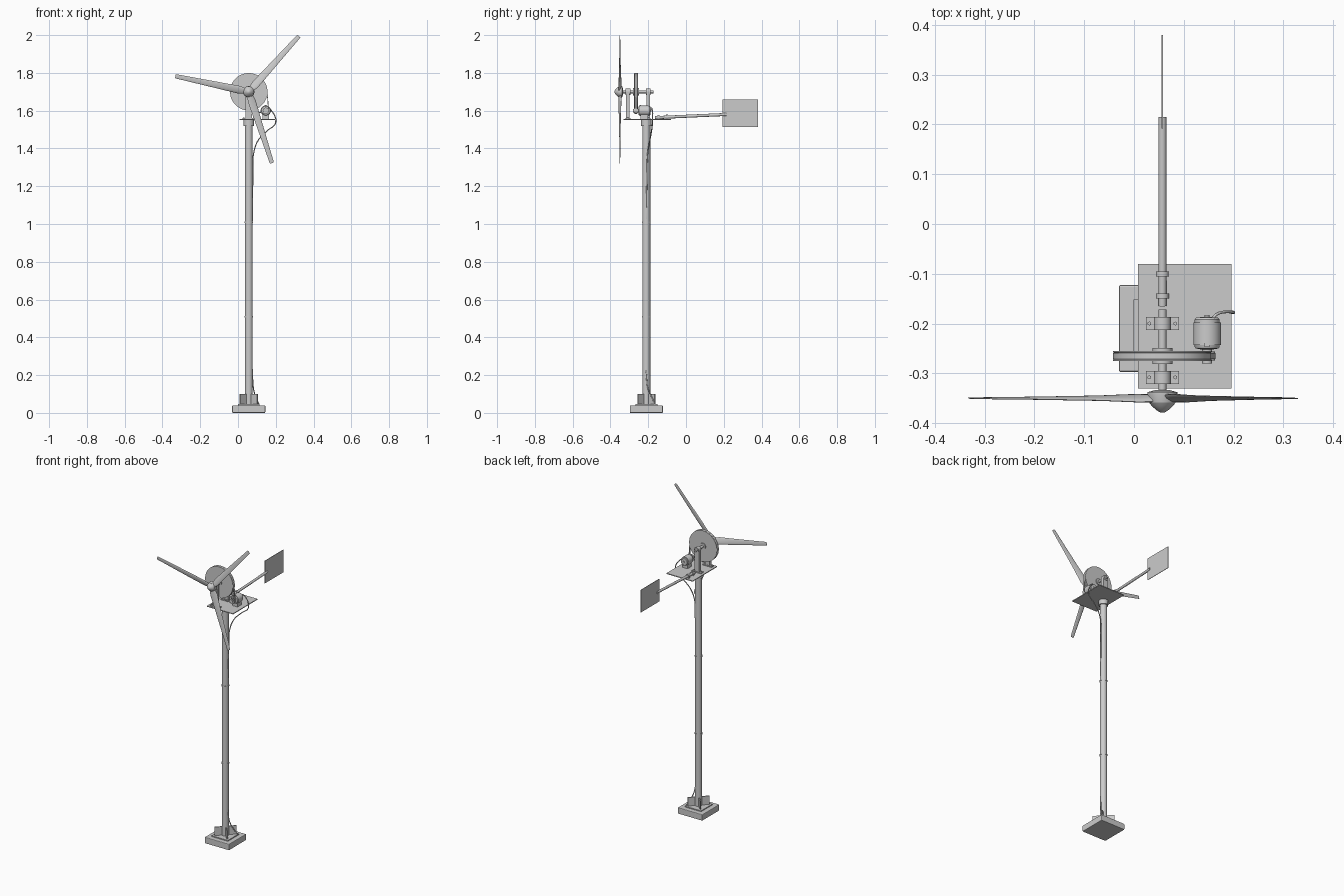
import bpy, bmesh, math
from mathutils import Vector, Matrix

if "Cube" in bpy.data.objects:
    bpy.data.objects.remove(bpy.data.objects["Cube"])

PX, PY = 0.057, -0.21      # pole axis
HZ = 1.70                  # rotor shaft height
GX, GZ = 0.147, 1.60       # generator axis
DECK = 1.555               # top of the platform


def finish(name, bm, smooth=True):
    bmesh.ops.recalc_face_normals(bm, faces=bm.faces)
    me = bpy.data.meshes.new(name)
    bm.to_mesh(me)
    bm.free()
    ob = bpy.data.objects.new(name, me)
    bpy.context.collection.objects.link(ob)
    if smooth:
        bpy.ops.object.select_all(action='DESELECT')
        bpy.context.view_layer.objects.active = ob
        ob.select_set(True)
        bpy.ops.object.shade_smooth_by_angle(angle=math.radians(35))
    return ob


def box(name, c, s, rot=0, bevel=0):
    bm = bmesh.new()
    bmesh.ops.create_cube(bm, size=1, matrix=Matrix.Translation(c)
                          @ Matrix.Rotation(rot, 4, 'Z') @ Matrix.Diagonal((*s, 1)))
    ob = finish(name, bm, False)
    if bevel:
        m = ob.modifiers.new("bevel", 'BEVEL')
        m.width, m.segments = bevel, 2
    return ob


def rod(name, a, b, r1, r2=None, seg=32):
    a, b = Vector(a), Vector(b)
    d = b - a
    bm = bmesh.new()
    bmesh.ops.create_cone(bm, cap_ends=True, segments=seg, radius1=r1,
                          radius2=r1 if r2 is None else r2, depth=d.length,
                          matrix=Matrix.Translation((a + b) / 2)
                          @ d.to_track_quat('Z', 'Y').to_matrix().to_4x4())
    return finish(name, bm)


def lathe_y(name, x, z, profile, seg=48):
    """Spin (radius, y) points round an axis parallel to y."""
    bm = bmesh.new()
    rings = [[bm.verts.new((x + r * math.cos(t), y, z + r * math.sin(t)))
              for t in (2 * math.pi * i / seg for i in range(seg))] for r, y in profile]
    for a, b in zip(rings, rings[1:]):
        for i in range(seg):
            j = (i + 1) % seg
            bm.faces.new((a[i], a[j], b[j], b[i]))
    bm.faces.new(rings[0])
    bm.faces.new(rings[-1])
    return finish(name, bm)


def wire(name, pts, r):
    cu = bpy.data.curves.new(name, 'CURVE')
    cu.dimensions = '3D'
    cu.bevel_depth, cu.bevel_resolution, cu.use_fill_caps = r, 2, True
    sp = cu.splines.new('BEZIER')
    sp.bezier_points.add(len(pts) - 1)
    for p, co in zip(sp.bezier_points, pts):
        p.co = co
        p.handle_left_type = p.handle_right_type = 'AUTO'
    sp.resolution_u = 6
    bpy.context.collection.objects.link(bpy.data.objects.new(name, cu))


# Base slab, foot plate and diagonal gussets
box("base_slab", (PX, PY, 0.02), (0.175, 0.175, 0.04), bevel=0.004)
box("foot_plate", (PX, PY, 0.0425), (0.116, 0.116, 0.007))
for i in range(4):
    a = math.radians(45 + 90 * i)
    box("gusset", (PX + 0.041 * math.cos(a), PY + 0.041 * math.sin(a), 0.072),
        (0.048, 0.006, 0.058), a)

# Pole with joints and yaw collar
rod("pole", (PX, PY, 0.04), (PX, PY, 1.55), 0.021)
for z in (0.51, 1.01):
    rod("pole_joint", (PX, PY, z - 0.004), (PX, PY, z + 0.004), 0.023)
rod("yaw_collar", (PX, PY, 1.52), (PX, PY, 1.551), 0.028)

# Platform
box("platform", (0.102, -0.205, DECK - 0.0025), (0.187, 0.25, 0.005))

# Bearing posts with bolted feet
for y in (-0.308, -0.2):
    box("bearing_foot", (PX, y, DECK + 0.003), (0.066, 0.026, 0.006))
    box("bearing_post", (PX, y, 1.625), (0.034, 0.02, 0.14))
    rod("bearing_housing", (PX, y - 0.013, HZ), (PX, y + 0.013, HZ), 0.017)
    for s in (-1, 1):
        rod("foot_bolt", (PX + s * 0.026, y, DECK), (PX + s * 0.026, y, DECK + 0.01), 0.004, seg=6)

# Rotor shaft, hub and spinner
rod("rotor_shaft", (PX, -0.36, HZ), (PX, -0.172, HZ), 0.008)
lathe_y("rotor_hub", PX, HZ, [(0.016, -0.334), (0.03, -0.338), (0.03, -0.343), (0.026, -0.36)])
lathe_y("spinner", PX, HZ, [(0.027, -0.358), (0.022, -0.365), (0.012, -0.374), (0.004, -0.379)], 24)


# Three twisted, tapered blades
def blade(angle):
    bm = bmesh.new()
    rings = []
    # radius, chord, thickness, twist
    for r, c, th, tw in ((0.015, 0.03, 0.012, 24), (0.05, 0.044, 0.009, 20), (0.13, 0.038, 0.007, 13),
                         (0.26, 0.03, 0.005, 8), (0.385, 0.023, 0.003, 4), (0.397, 0.02, 0.002, 4)):
        ring = []
        for k in range(12):
            t = 2 * math.pi * k / 12
            u, v = 0.5 * c * math.cos(t), 0.5 * th * math.sin(t)
            w = math.radians(tw)
            z = u * math.cos(w) - v * math.sin(w)
            y = u * math.sin(w) + v * math.cos(w)
            ring.append(bm.verts.new((r, y, z)))
        rings.append(ring)
    for a, b in zip(rings, rings[1:]):
        for i in range(12):
            j = (i + 1) % 12
            bm.faces.new((a[i], a[j], b[j], b[i]))
    bm.faces.new(rings[0])
    bm.faces.new(rings[-1])
    bm.transform(Matrix.Translation((PX, -0.35, HZ)) @ Matrix.Rotation(-math.radians(angle), 4, 'Y'))
    finish("blade", bm)


for ang in (48, 168, 288):
    blade(ang)

# Large grooved pulley and small generator pulley
Y = -0.265


def pulley(name, x, z, R, w, hub):
    lathe_y(name, x, z, [(hub, Y - w - 0.006), (hub, Y - w), (R, Y - w), (R, Y - w + 0.003),
                         (R - 0.006, Y - 0.004), (R - 0.006, Y + 0.004), (R, Y + w - 0.003),
                         (R, Y + w), (hub, Y + w), (hub, Y + w + 0.006)], 64)


pulley("large_pulley", PX, HZ, 0.099, 0.01, 0.02)
pulley("small_pulley", GX, GZ, 0.016, 0.009, 0.01)

# Drive belt: tangent loop round both pulleys
RB, rb = 0.095, 0.013
dx, dz = GX - PX, GZ - HZ
base = math.atan2(dz, dx)
half = math.acos((RB - rb) / math.hypot(dx, dz))
loop = []
for i in range(41):
    loop.append((PX, HZ, RB, base + half + (2 * math.pi - 2 * half) * i / 40))
for i in range(13):
    loop.append((GX, GZ, rb, base - half + 2 * half * i / 12))
bm = bmesh.new()
rings = [[bm.verts.new((x + (r + o) * math.cos(t), Y + w, z + (r + o) * math.sin(t)))
          for o, w in ((0, -0.005), (0, 0.005), (0.004, 0.006), (0.004, -0.006))]
         for x, z, r, t in loop]
for i, a in enumerate(rings):
    b = rings[(i + 1) % len(rings)]
    for k in range(4):
        bm.faces.new((a[k], a[(k + 1) % 4], b[(k + 1) % 4], b[k]))
finish("drive_belt", bm)

# Generator on its bracket
lathe_y("generator_body", GX, GZ, [(0.012, -0.252), (0.023, -0.25), (0.025, -0.247), (0.025, -0.192),
                                   (0.022, -0.188), (0.01, -0.187)], 32)
rod("generator_band", (GX, -0.243, GZ), (GX, -0.198, GZ), 0.0275)
rod("generator_shaft", (GX, -0.275, GZ), (GX, -0.183, GZ), 0.005)
box("generator_bracket", (GX, -0.22, 1.568), (0.036, 0.04, 0.03))
box("generator_terminal", (GX, -0.243, GZ + 0.027), (0.01, 0.008, 0.006))

# Power cable down to the base
wire("power_cable", [(0.158, -0.19, 1.615), (0.165, -0.182, 1.613), (0.2, -0.178, 1.54),
                     (0.15, -0.183, 1.49), (0.105, -0.192, 1.44), (0.082, -0.203, 1.37),
                     (0.079, -0.206, 1.28), (0.079, -0.206, 0.15), (0.095, -0.18, 0.08),
                     (0.112, -0.163, 0.045)], 0.003)

# Tail boom, clamps and vane
A, B = Vector((PX, -0.165, 1.563)), Vector((PX, 0.215, 1.58))
rod("tail_boom", A, B, 0.008)
for y in (-0.145, -0.1):
    p = A.lerp(B, (y - A.y) / (B.y - A.y))
    rod("boom_clamp", p - Vector((0, 0.005, 0)), p + Vector((0, 0.005, 0)), 0.013)
    box("clamp_foot", (PX, y, DECK + 0.002), (0.022, 0.01, 0.008))
box("tail_vane", (PX, 0.286, 1.587), (0.003, 0.188, 0.145))
